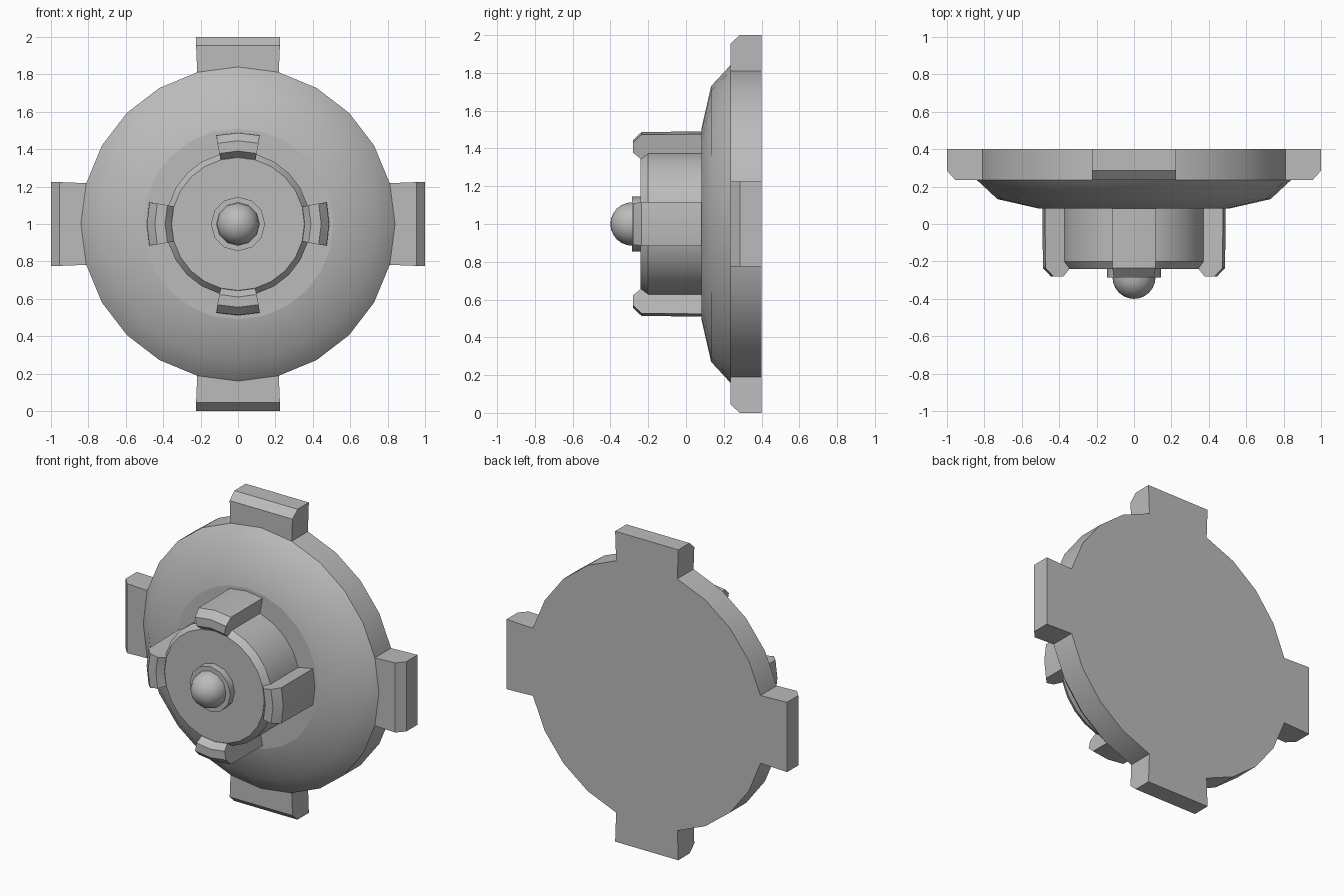
import bpy, bmesh
from math import sin, cos, pi, asin, radians
from mathutils import Matrix, Vector

cube = bpy.data.objects.get("Cube")
if cube:
    bpy.data.objects.remove(cube)

grey = bpy.data.materials.new("plain grey")
grey.use_nodes = True
colour = (0.5, 0.5, 0.5, 1)
grey.diffuse_color = colour
grey.node_tree.nodes["Principled BSDF"].inputs["Base Color"].default_value = colour


def point(r, y, angle):
    """Point at radius r around the horizontal axis, angle measured from the top."""
    return Vector((r * sin(angle), y, 1 + r * cos(angle)))


def finish(name, bm, smooth_limit=None):
    bmesh.ops.recalc_face_normals(bm, faces=bm.faces)
    if smooth_limit:
        for f in bm.faces:
            f.smooth = True
        for e in bm.edges:
            if e.calc_face_angle(0) > radians(smooth_limit):
                e.smooth = False
    mesh = bpy.data.meshes.new(name)
    bm.to_mesh(mesh)
    bm.free()
    mesh.materials.append(grey)
    obj = bpy.data.objects.new(name, mesh)
    bpy.context.collection.objects.link(obj)
    return obj


def lathe(name, profile, sides, smooth_limit, crease_rings=()):
    """Turn (radius, y) points around the axis and cap both ends."""
    bm = bmesh.new()
    rings = [[bm.verts.new(point(r, y, 2 * pi * i / sides)) for i in range(sides)]
             for r, y in profile]
    for a, b in zip(rings, rings[1:]):
        for i in range(sides):
            j = (i + 1) % sides
            bm.faces.new((a[i], a[j], b[j], b[i]))
    bm.faces.new(rings[0])
    bm.faces.new(rings[-1])
    for k in crease_rings:
        for i in range(sides):
            bm.edges.get((rings[k][i], rings[k][i - 1])).smooth = False
    return finish(name, bm, smooth_limit)


def lug(name, section, turn):
    """Curved block from a closed (radius, y, half width) section."""
    bm = bmesh.new()
    rows = [[bm.verts.new(point(r, y, turn + s * asin(w / r))) for r, y, w in section]
            for s in (-1, 0, 1)]
    n = len(section)
    for a, b in zip(rows, rows[1:]):
        for i in range(n):
            j = (i + 1) % n
            bm.faces.new((a[i], a[j], b[j], b[i]))
    bm.faces.new(rows[0])
    bm.faces.new(rows[-1])
    return finish(name, bm, 20)


def tab(name, section, turn):
    """Straight block from a closed (height, y, half width) section."""
    bm = bmesh.new()
    spin = Matrix.Rotation(turn, 3, 'Y')
    rows = [[bm.verts.new(spin @ Vector((s * w, y, h)) + Vector((0, 0, 1)))
             for h, y, w in section] for s in (-1, 1)]
    n = len(section)
    for i in range(n):
        j = (i + 1) % n
        bm.faces.new((rows[0][i], rows[0][j], rows[1][j], rows[1][i]))
    bm.faces.new(rows[0])
    bm.faces.new(rows[1])
    return finish(name, bm)


# Domed base disc
lathe("base_disc", [(0.84, 0.4), (0.84, 0.235), (0.73, 0.133), (0.51, 0.083)],
      24, 40, crease_rings=(3,))

# Central hub with chamfered rim
lathe("hub", [(0.385, 0.1), (0.385, -0.2), (0.355, -0.24)], 24, 30)

# Collar and rounded tip
lathe("tip_collar", [(0.145, -0.22), (0.145, -0.285)], 12, 35)
dome = [(0.115 * cos(a), -0.285 - 0.115 * sin(a))
        for a in (k * pi / 12 for k in range(6))]
dome.append((0.004, -0.4))
lathe("round_tip", [(0.115, -0.25)] + dome, 12, 40)

# Four outer tabs and four hub lugs
tab_section = [(0.78, 0.4, 0.217), (1, 0.4, 0.225), (1, 0.285, 0.225),
               (0.955, 0.235, 0.224), (0.78, 0.235, 0.217)]
lug_section = [(0.35, 0.1, 0.092), (0.49, 0.1, 0.117), (0.487, -0.235, 0.115),
               (0.445, -0.28, 0.11), (0.39, -0.28, 0.1), (0.357, -0.24, 0.092)]
for i, side in enumerate(("top", "left", "bottom", "right")):
    tab(side + "_tab", tab_section, i * pi / 2)
    lug(side + "_lug", lug_section, i * pi / 2)
